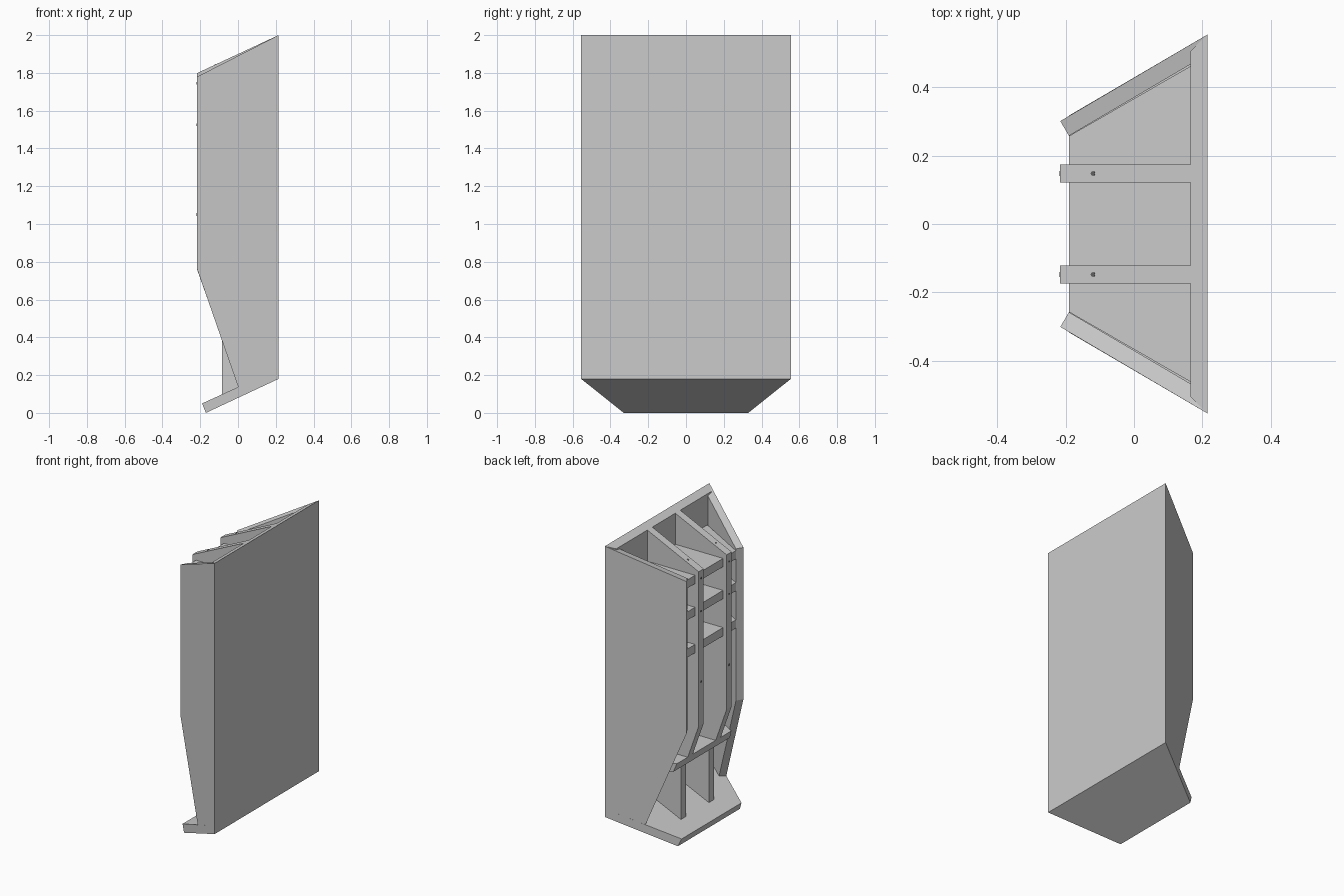
import bpy, bmesh, math
from mathutils import Vector, Matrix

cube = bpy.data.objects.get("Cube")
if cube:
    bpy.data.objects.remove(cube, do_unlink=True)


def material(name, value):
    m = bpy.data.materials.new(name)
    m.use_nodes = True
    colour = (value, value, value, 1)
    m.diffuse_color = colour
    m.node_tree.nodes["Principled BSDF"].inputs["Base Color"].default_value = colour
    return m


GREY = material("grey", 0.6)
DARK = material("dark_hole", 0.12)
BACK, INNER, T = 0.215, 0.165, 0.05      # back faces and board thickness
SLOPE = 0.466                            # tilt of top and bottom


def finish(name, bm, mat):
    bmesh.ops.recalc_face_normals(bm, faces=bm.faces)
    mesh = bpy.data.meshes.new(name)
    bm.to_mesh(mesh)
    bm.free()
    mesh.materials.append(mat)
    obj = bpy.data.objects.new(name, mesh)
    bpy.context.collection.objects.link(obj)
    return obj


def loft(name, loop_a, loop_b):
    """Closed solid between two matching outlines."""
    bm = bmesh.new()
    a = [bm.verts.new(p) for p in loop_a]
    b = [bm.verts.new(p) for p in loop_b]
    bm.faces.new(a)
    bm.faces.new(b[::-1])
    for i in range(len(a)):
        j = (i + 1) % len(a)
        bm.faces.new((a[i], a[j], b[j], b[i]))
    return finish(name, bm, GREY)


def top(x):
    return 2 - SLOPE * (BACK - x)


def bottom(x):
    return 0.18 - SLOPE * (BACK - x)


def outer_y(x):
    return 0.555 - 0.585 * (BACK - x)


def inner_y(x):
    return 0.258 + 0.575 * (x + 0.19)


# Back panel with bevelled ends
panel = [(BACK, 0.555), (BACK, -0.555), (INNER, -0.505), (INNER, 0.505)]
loft("back_panel", [(x, y, bottom(x) + 0.002) for x, y in panel],
     [(x, y, top(x)) for x, y in panel])

# Tilted bottom plate, tapering with the walls
plate = [(-0.17, 0), (BACK, 0.18), (BACK, 0.235), (-0.19, 0.05)]
loft("bottom_plate", [(x, outer_y(x), z) for x, z in plate],
     [(x, -outer_y(x), z) for x, z in plate])

# Slanted side walls, mitred against the back panel
along = Vector((-0.862, -0.507, 0))
normal = Vector((0.507, -0.862, 0))
corner = Vector((BACK, 0.555, 0))
wall = [(BACK, 2), (-0.216, 1.78), (-0.216, 0.76), (0, 0.14),
        (0.02, 0.11), (BACK, 0.2)]
for side, name in ((1, "left_wall"), (-1, "right_wall")):
    outside, inside = [], []
    for x, z in wall:
        s = (BACK - x) / 0.862
        p = corner + along * s
        outside.append((p.x, p.y * side, z))
        shift = 0.088 if x == BACK else 0
        q = p + along * shift + normal * T
        inside.append((q.x, q.y * side, z - shift * 0.44))
    loft(name, outside, inside)

# Upright ribs, stepped back under the lower shelf
rib = [(INNER, top(INNER)), (-0.217, top(-0.217)), (-0.217, 0.76),
       (-0.116, 0.475), (-0.085, 0.475), (-0.085, 0.08), (INNER, 0.19)]
for side, name in ((1, "left_rib"), (-1, "right_rib")):
    loft(name, [(x, side * 0.122, z) for x, z in rib],
         [(x, side * 0.175, z) for x, z in rib])


# Shelves; the lowest has a front edge following the sloped ribs
def shelf(name, z0, z1, x0, x1):
    def ring(x, z):
        return [(x, inner_y(x), z), (x, -inner_y(x), z),
                (INNER, -inner_y(INNER), z), (INNER, inner_y(INNER), z)]
    loft(name, ring(x0, z0), ring(x1, z1))


for i, z in enumerate((1.74, 1.525, 1.275)):
    shelf(f"upper_shelf_{i + 1}", z - 0.028, z + 0.028, -0.19, -0.19)
shelf("lower_shelf", 0.475, 0.53, -0.116, -0.135)


# Screw holes on rib fronts and tops
def hole(name, place, angle):
    bm = bmesh.new()
    bmesh.ops.create_cone(bm, cap_ends=True, segments=12, radius1=0.007,
                          radius2=0.007, depth=0.003,
                          matrix=Matrix.Translation(place) @ Matrix.Rotation(angle, 4, "Y"))
    finish(name, bm, DARK)


for side, label in ((1, "left"), (-1, "right")):
    y = side * 0.148
    hole(f"{label}_top_hole", (-0.12, y, top(-0.12)), -math.atan(SLOPE))
    for i, z in enumerate((1.745, 1.525, 1.05)):
        hole(f"{label}_front_hole_{i + 1}", (-0.217, y, z), math.pi / 2)
